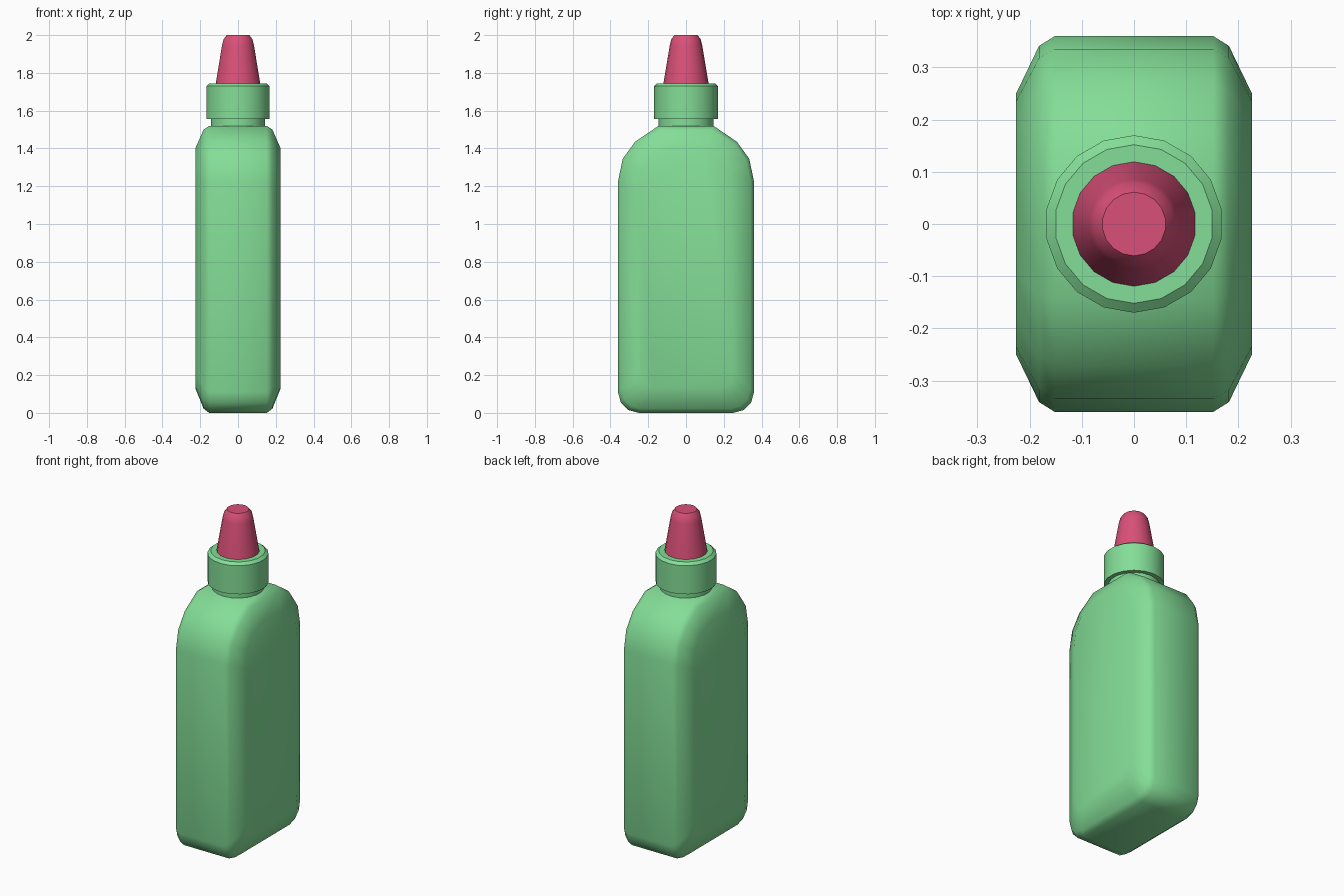
import bpy
import bmesh
from math import sin, cos, tau, radians

cube = bpy.data.objects.get("Cube")
if cube:
    bpy.data.objects.remove(cube)


def material(name, color):
    mat = bpy.data.materials.new(name)
    mat.use_nodes = True
    mat.diffuse_color = color
    mat.node_tree.nodes["Principled BSDF"].inputs["Base Color"].default_value = color
    return mat


green = material("soft green", (0.23, 0.73, 0.31, 1))
pink = material("raspberry pink", (0.70, 0.08, 0.19, 1))


def loft(name, rings, mat, angle=40):
    """Bridge closed rings of points, cap both ends, smooth the soft edges."""
    bm = bmesh.new()
    loops = [[bm.verts.new(p) for p in ring] for ring in rings]
    for a, b in zip(loops, loops[1:]):
        for i in range(len(a)):
            j = (i + 1) % len(a)
            bm.faces.new((a[i], a[j], b[j], b[i]))
    bm.faces.new(loops[0][::-1])
    bm.faces.new(loops[-1])
    bmesh.ops.recalc_face_normals(bm, faces=bm.faces)
    mesh = bpy.data.meshes.new(name)
    bm.to_mesh(mesh)
    bm.free()
    mesh.materials.append(mat)
    obj = bpy.data.objects.new(name, mesh)
    bpy.context.collection.objects.link(obj)
    bpy.ops.object.select_all(action="DESELECT")
    obj.select_set(True)
    bpy.context.view_layer.objects.active = obj
    bpy.ops.object.shade_smooth_by_angle(angle=radians(angle))
    return obj


def lathe(name, profile, mat, sides=18):
    turns = [tau * (i / sides + 0.25) for i in range(sides)]
    return loft(name, [[(r * cos(t), r * sin(t), z) for t in turns]
                       for r, z in profile], mat)


# Bottle body: half outlines (y, z) of the full section and of the side panel
outer = [(0.25, 0), (0.305, 0.015), (0.345, 0.055), (0.36, 0.11),
         (0.36, 1.225), (0.335, 1.345), (0.27, 1.435), (0.145, 1.52)]
panel = [(0.17, 0.13), (0.21, 0.14), (0.24, 0.17), (0.25, 0.22),
         (0.25, 1.18), (0.235, 1.28), (0.185, 1.36), (0.09, 1.40)]


def section(x, inset):
    half = [(a + (c - a) * inset, b + (d - b) * inset)
            for (a, b), (c, d) in zip(outer, panel)]
    return ([(x, y, z) for y, z in half]
            + [(x, -y, z) for y, z in reversed(half)])


stations = [(0.152, 0), (0.182, 0.17), (0.226, 1)]
loft("bottle_body", [section(-x, t) for x, t in reversed(stations)]
     + [section(x, t) for x, t in stations], green)

# Neck, collar and spout
lathe("neck", [(0.145, 1.5), (0.145, 1.57)], green)
lathe("collar", [(0.17, 1.555), (0.17, 1.73), (0.152, 1.745)], green)
lathe("spout", [(0.12, 1.74), (0.086, 1.945), (0.078, 1.978), (0.061, 2.0)], pink)
